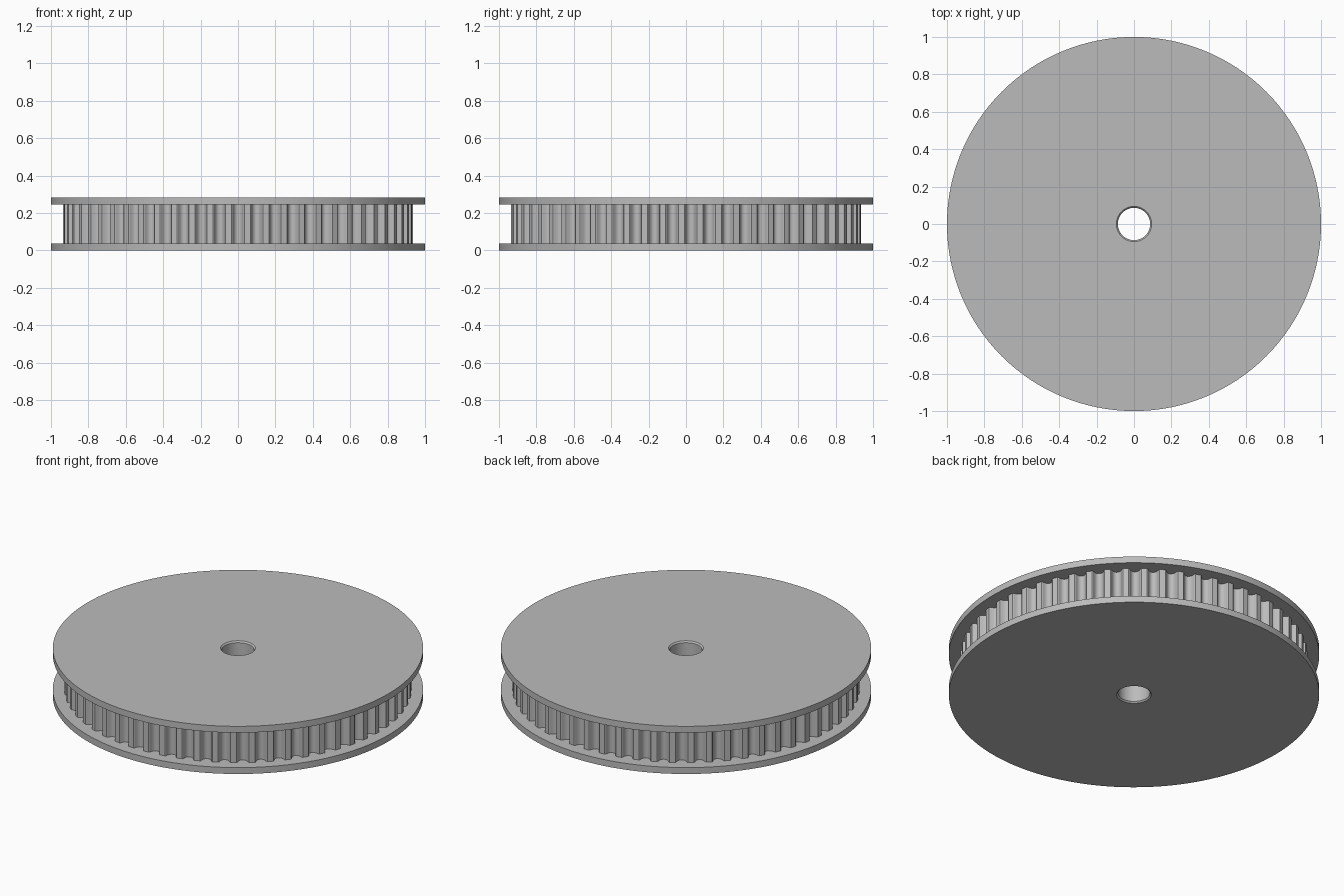
import bpy
import bmesh
from math import sin, cos, pi, radians

cube = bpy.data.objects.get("Cube")
if cube:
    bpy.data.objects.remove(cube, do_unlink=True)

TEETH = 59
HEIGHT = 0.284
FLANGE = 0.038
FLANGE_R = 1.0
TOOTH_R = 0.937
BORE_R = 0.086
CHAMFER = 0.008
SEGMENTS = 128

grey = bpy.data.materials.new("light grey")
grey.use_nodes = True
colour = (0.5, 0.5, 0.5, 1)
grey.diffuse_color = colour
grey.node_tree.nodes["Principled BSDF"].inputs["Base Color"].default_value = colour


def finish(bm, name, angle=30):
    mesh = bpy.data.meshes.new(name)
    bm.to_mesh(mesh)
    bm.free()
    mesh.materials.append(grey)
    obj = bpy.data.objects.new(name, mesh)
    bpy.context.collection.objects.link(obj)
    bpy.ops.object.select_all(action="DESELECT")
    obj.select_set(True)
    bpy.context.view_layer.objects.active = obj
    bpy.ops.object.shade_smooth_by_angle(angle=radians(angle))
    return obj


def circle(radius):
    return [(radius * cos(2 * pi * i / SEGMENTS), radius * sin(2 * pi * i / SEGMENTS))
            for i in range(SEGMENTS)]


def wall(bm, outline, z0, z1):
    """Upright strip of faces around a closed outline."""
    low = [bm.verts.new((x, y, z0)) for x, y in outline]
    high = [bm.verts.new((x, y, z1)) for x, y in outline]
    for i in range(len(outline)):
        j = (i + 1) % len(outline)
        bm.faces.new((low[i], low[j], high[j], high[i]))


def lathe(name, profile):
    """Closed (radius, z) profile turned about the z axis."""
    bm = bmesh.new()
    rings = [[bm.verts.new((x, y, z)) for x, y in circle(r)] for r, z in profile]
    for k, ring in enumerate(rings):
        after = rings[(k + 1) % len(rings)]
        for i in range(SEGMENTS):
            j = (i + 1) % SEGMENTS
            bm.faces.new((ring[i], ring[j], after[j], after[i]))
    bmesh.ops.recalc_face_normals(bm, faces=bm.faces)
    return finish(bm, name)


# Flanges, with a chamfer where the bore meets the outer face
def flange(name, outer_z, inner_z):
    step = CHAMFER if inner_z > outer_z else -CHAMFER
    lathe(name, [(BORE_R + CHAMFER, outer_z), (FLANGE_R, outer_z), (FLANGE_R, inner_z),
                 (BORE_R, inner_z), (BORE_R, outer_z + step)])


flange("bottom_flange", 0, FLANGE)
flange("top_flange", HEIGHT, HEIGHT - FLANGE)

# Toothed rim: rounded grooves given as (half width, depth) from lip to floor
half = [(0.034, 0), (0.030, 0.003), (0.027, 0.011), (0.023, 0.022),
        (0.017, 0.030), (0.009, 0.035)]
groove = [(-w, d) for w, d in half] + [(0, 0.037)] + [(w, d) for w, d in reversed(half)]
outline = []
for t in range(TEETH):
    a = -pi / 2 + 2 * pi * t / TEETH
    for w, d in groove:
        b = a + w / TOOTH_R
        outline.append(((TOOTH_R - d) * cos(b), (TOOTH_R - d) * sin(b)))
bm = bmesh.new()
wall(bm, outline, FLANGE, HEIGHT - FLANGE)
finish(bm, "toothed_rim")

# Bore between the flanges, facing the axis
bm = bmesh.new()
wall(bm, circle(BORE_R)[::-1], FLANGE, HEIGHT - FLANGE)
finish(bm, "bore_wall")
